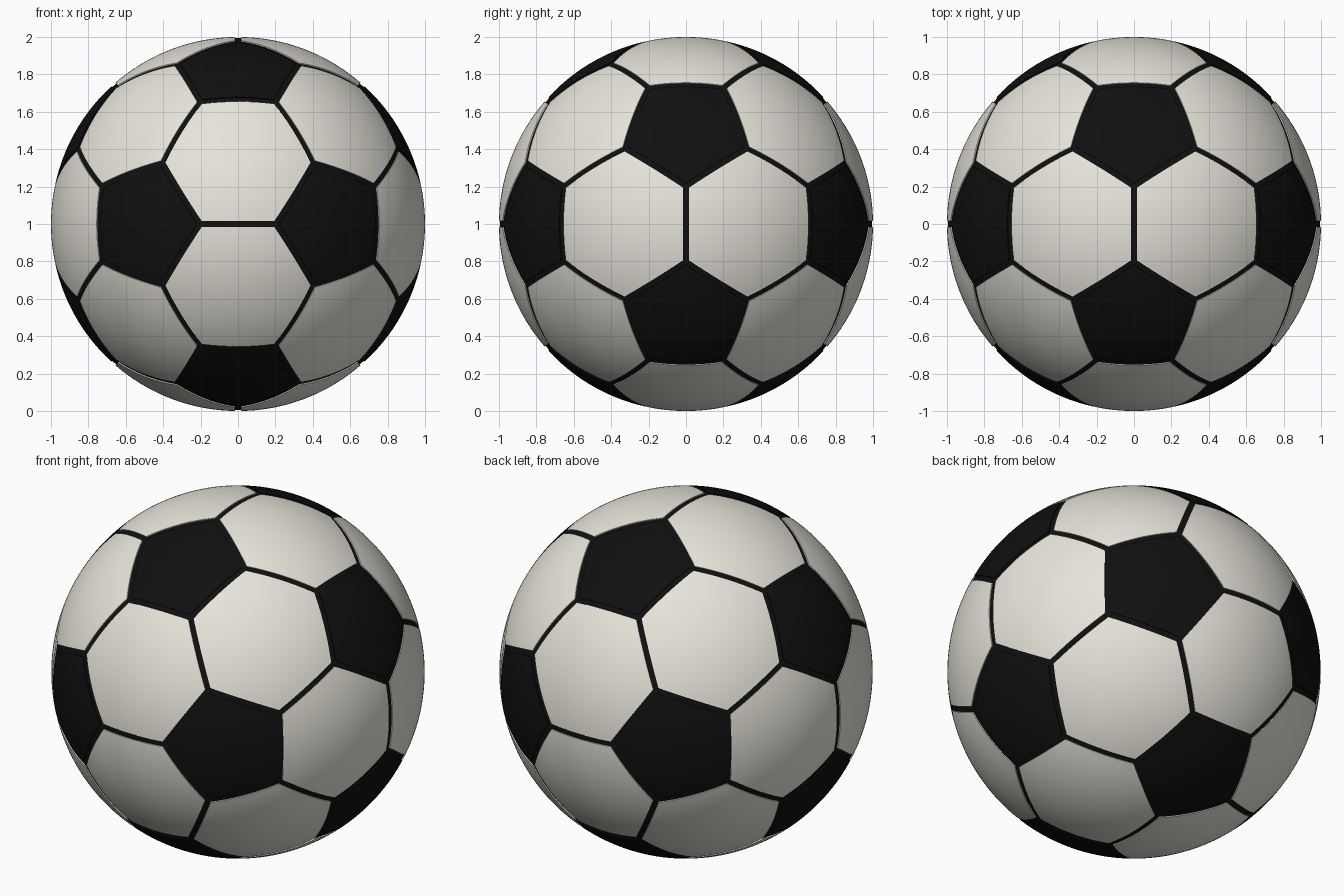
import bpy
import bmesh
from itertools import permutations
from mathutils import Vector

SEAM = 0.016      # half the width of a seam
CORE = 0.994      # radius of the dark core seen in the seams
CENTRE = Vector((0, 0, 1))

cube = bpy.data.objects.get("Cube")
if cube:
    bpy.data.objects.remove(cube, do_unlink=True)


def material(name, colour):
    mat = bpy.data.materials.new(name)
    mat.use_nodes = True
    mat.diffuse_color = colour
    bsdf = mat.node_tree.nodes["Principled BSDF"]
    bsdf.inputs["Base Color"].default_value = colour
    bsdf.inputs["Roughness"].default_value = 0.6
    return mat


white = material("warm white", (0.8, 0.78, 0.7, 1))
black = material("black", (0.005, 0.005, 0.005, 1))


def add_object(name, bm, mat):
    mesh = bpy.data.meshes.new(name)
    bm.to_mesh(mesh)
    bm.free()
    mesh.materials.append(mat)
    obj = bpy.data.objects.new(name, mesh)
    obj.location = CENTRE
    bpy.context.collection.objects.link(obj)
    bpy.ops.object.select_all(action="DESELECT")
    obj.select_set(True)
    bpy.context.view_layer.objects.active = obj
    bpy.ops.object.shade_smooth_by_angle(angle=0.6)


def truncated_icosahedron():
    """Cut the corners of an icosahedron a third of the way along each edge."""
    phi = (1 + 5 ** 0.5) / 2
    tips = [Vector(p) for a in (-1, 1) for b in (-phi, phi)
            for p in ((a, b, 0), (0, a, b), (b, 0, a))]
    bm = bmesh.new()
    for p, q in permutations(tips, 2):
        if (p - q).length < 2.1:
            bm.verts.new((p * 2 + q).normalized())
    bmesh.ops.convex_hull(bm, input=bm.verts[:])
    bmesh.ops.dissolve_limit(bm, angle_limit=0.05, verts=bm.verts[:], edges=bm.edges[:])
    bmesh.ops.recalc_face_normals(bm, faces=bm.faces[:])
    return bm


def panels(name, sides, mat):
    """All curved panels with the given number of sides, with short edges turned in."""
    bm = truncated_icosahedron()
    ring = bmesh.ops.inset_individual(bm, faces=bm.faces[:], thickness=SEAM,
                                      use_even_offset=True)["faces"]
    ring = set(ring)
    unwanted = [f for f in bm.faces if f in ring or len(f.verts) != sides]
    bmesh.ops.delete(bm, geom=unwanted, context="FACES")
    bmesh.ops.poke(bm, faces=bm.faces[:])
    bmesh.ops.subdivide_edges(bm, edges=bm.edges[:], cuts=11, use_grid_fill=True)
    for v in bm.verts:
        v.co.normalize()
    # turned-in rim
    rim = [e for e in bm.edges if e.is_boundary]
    new = bmesh.ops.extrude_edge_only(bm, edges=rim)["geom"]
    for v in new:
        if isinstance(v, bmesh.types.BMVert):
            v.co *= CORE - 0.008
    bmesh.ops.recalc_face_normals(bm, faces=bm.faces[:])
    add_object(name, bm, mat)


# Dark core showing through the seams
core = bmesh.new()
bmesh.ops.create_icosphere(core, subdivisions=6, radius=CORE)
add_object("seam_core", core, black)

# Outer panels
panels("hexagon_panels", 6, white)
panels("pentagon_panels", 5, black)
